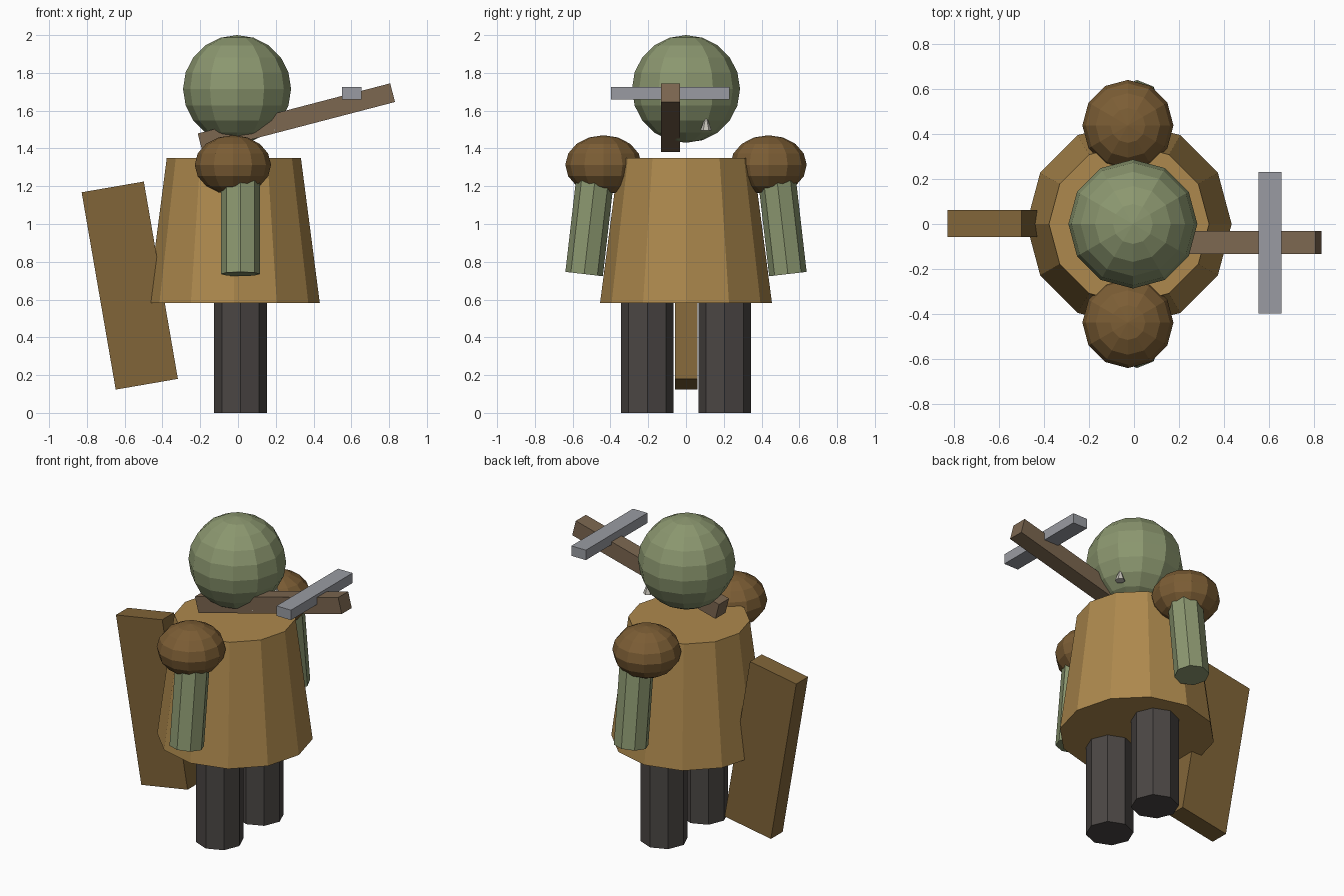
import bpy, bmesh
from mathutils import Matrix, Euler, Vector

if "Cube" in bpy.data.objects:
    bpy.data.objects.remove(bpy.data.objects["Cube"])


def material(name, rgb):
    m = bpy.data.materials.new(name)
    m.diffuse_color = (*rgb, 1)
    m.use_nodes = True
    m.node_tree.nodes["Principled BSDF"].inputs["Base Color"].default_value = m.diffuse_color
    return m


SKIN = material("green_skin", (0.26, 0.31, 0.16))
TUNIC = material("tan_leather", (0.42, 0.25, 0.075))
PAD = material("brown_leather", (0.20, 0.11, 0.035))
WOOD = material("shield_wood", (0.22, 0.13, 0.04))
HANDLE = material("handle_wood", (0.20, 0.135, 0.08))
DARK = material("dark_cloth", (0.07, 0.062, 0.058))
METAL = material("metal", (0.32, 0.33, 0.36))
IVORY = material("ivory", (0.55, 0.53, 0.47))


def finish(name, bm, mat, loc, rot=(0, 0, 0), scale=(1, 1, 1)):
    bm.transform(Matrix.LocRotScale(Vector(loc), Euler(rot), Vector(scale)))
    me = bpy.data.meshes.new(name)
    bm.to_mesh(me)
    bm.free()
    me.materials.append(mat)
    ob = bpy.data.objects.new(name, me)
    bpy.context.collection.objects.link(ob)
    return ob


def ball(name, mat, loc, size, seg, rings):
    bm = bmesh.new()
    bmesh.ops.create_uvsphere(bm, u_segments=seg, v_segments=rings, radius=1)
    return finish(name, bm, mat, loc, scale=size)


def cone(name, mat, loc, r1, r2, h, seg, rot=(0, 0, 0), scale=(1, 1, 1)):
    bm = bmesh.new()
    bmesh.ops.create_cone(bm, cap_ends=True, segments=seg,
                          radius1=r1, radius2=r2, depth=h)
    return finish(name, bm, mat, loc, rot, scale)


def box(name, mat, loc, size, rot=(0, 0, 0)):
    bm = bmesh.new()
    bmesh.ops.create_cube(bm, size=1)
    return finish(name, bm, mat, loc, rot, size)


# Body and head
cone("torso", TUNIC, (-0.022, 0, 0.966), 0.455, 0.355, 0.768, 12)
ball("head", SKIN, (-0.005, 0, 1.715), (0.286, 0.286, 0.285), 12, 10)

# Paired parts
for side, s in (("left", 1), ("right", -1)):
    cone(side + "_leg", DARK, (0.013, s * 0.205, 0.3), 0.14, 0.14, 0.6, 8)
    cone(side + "_arm", SKIN, (0.013, s * 0.505, 1.033), 0.104, 0.104, 0.6, 8,
         rot=(s * 0.115, 0, 0), scale=(1, 0.96, 1))
    ball(side + "_shoulder_pad", PAD, (-0.027, s * 0.437, 1.313),
         (0.202, 0.202, 0.157), 12, 8)
    cone(side + "_tusk", IVORY, (0.195, s * 0.106, 1.525), 0.03, 0.008, 0.06, 6)

# Slab shield behind the body
box("shield", WOOD, (-0.573, 0.002, 0.674), (0.334, 0.12, 1.06), (0, -0.171, 0))

# Weapon: tilted handle with a metal crossbar
box("weapon_handle", HANDLE, (0.309, -0.082, 1.5625), (1.053, 0.102, 0.102), (0, -0.255, 0))
box("weapon_crossbar", METAL, (0.603, -0.083, 1.692), (0.103, 0.626, 0.064))
